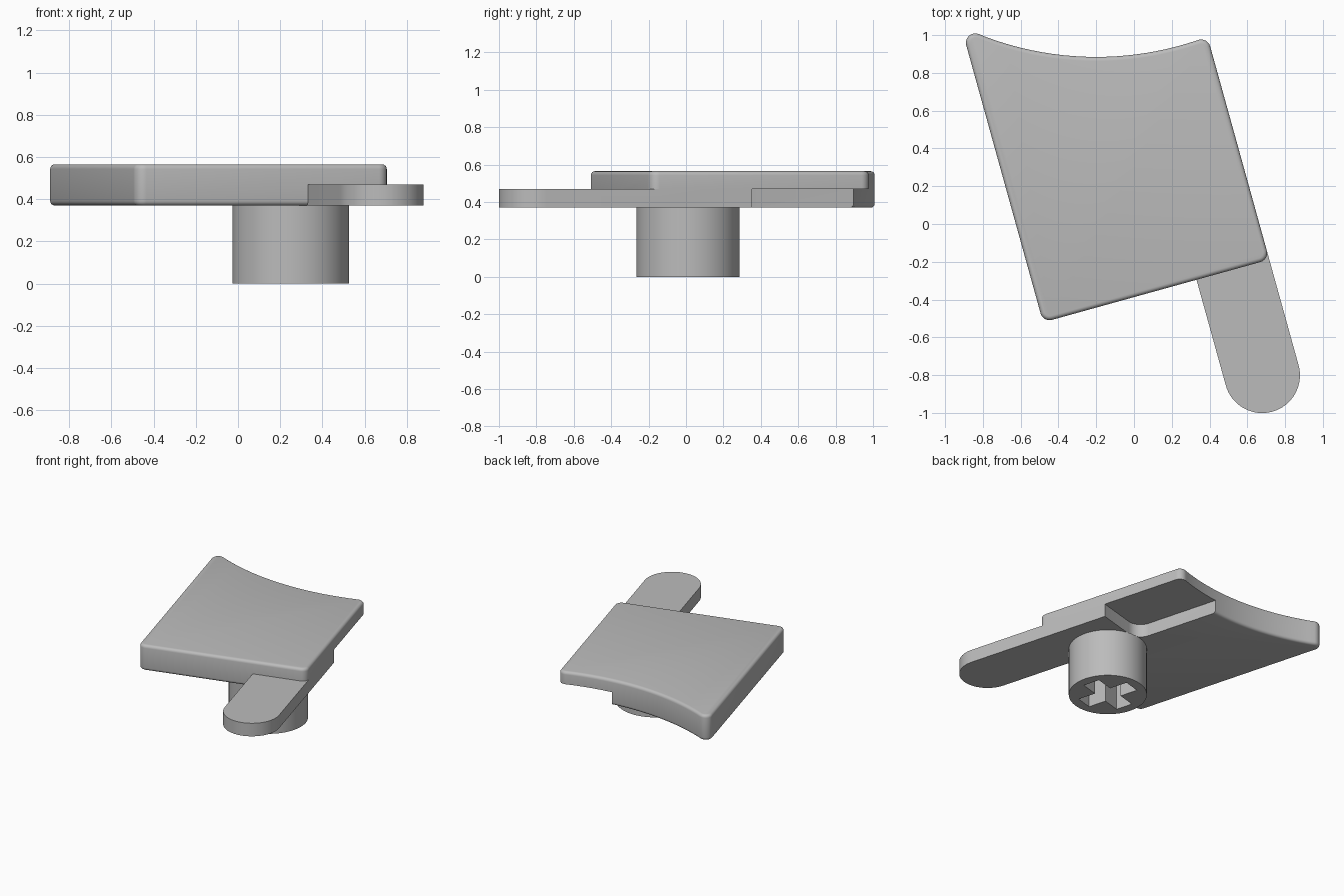
import bpy
import bmesh
from math import cos, sin, pi, radians, sqrt, tan
from mathutils import Vector

cube = bpy.data.objects.get("Cube")
if cube:
    bpy.data.objects.remove(cube, do_unlink=True)

TURN = radians(15.5)
BASE, MID, TOP = 0.37, 0.47, 0.565

grey = bpy.data.materials.new("plain_grey")
grey.use_nodes = True
colour = (0.5, 0.5, 0.5, 1)
grey.diffuse_color = colour
grey.node_tree.nodes["Principled BSDF"].inputs["Base Color"].default_value = colour


def rounded(corners, steps=8):
    """Outline from (u, v, radius) corners, listed counter-clockwise."""
    points = []
    for i, (u, v, r) in enumerate(corners):
        p = Vector((u, v))
        if r == 0:
            points.append(p)
            continue
        a = (Vector(corners[i - 1][:2]) - p).normalized()
        b = (Vector(corners[(i + 1) % len(corners)][:2]) - p).normalized()
        half = a.angle(b) / 2
        start = p + a * (r / tan(half))
        centre = p + (a + b).normalized() * (r / sin(half))
        arm = start - centre
        sweep = pi - 2 * half
        for k in range(steps + 1):
            t = sweep * k / steps
            points.append(centre + Vector((arm.x * cos(t) - arm.y * sin(t),
                                           arm.x * sin(t) + arm.y * cos(t))))
    return points


def prism(name, outline, z0, z1, bevel=0.0):
    """Extrude an outline upward, optionally softening both rims."""
    bm = bmesh.new()
    face = bm.faces.new([bm.verts.new((p[0], p[1], z0)) for p in outline])
    top = bmesh.ops.extrude_face_region(bm, geom=[face])["geom"]
    bmesh.ops.translate(bm, vec=(0, 0, z1 - z0),
                        verts=[g for g in top if isinstance(g, bmesh.types.BMVert)])
    bmesh.ops.recalc_face_normals(bm, faces=bm.faces)
    if bevel:
        rims = [e for e in bm.edges if abs(e.verts[0].co.z - e.verts[1].co.z) < 1e-5]
        bmesh.ops.bevel(bm, geom=rims, offset=bevel, segments=4, profile=0.5,
                        affect='EDGES')
    mesh = bpy.data.meshes.new(name)
    bm.to_mesh(mesh)
    bm.free()
    mesh.materials.append(grey)
    obj = bpy.data.objects.new(name, mesh)
    obj.rotation_euler.z = TURN
    bpy.context.collection.objects.link(obj)
    return obj


def combine(target, tool, operation):
    """Apply a boolean and drop the tool."""
    mod = target.modifiers.new("combine", 'BOOLEAN')
    mod.operation, mod.object, mod.solver = operation, tool, 'EXACT'
    bpy.context.view_layer.objects.active = target
    bpy.ops.object.modifier_apply(modifier=mod.name)
    bpy.data.objects.remove(tool, do_unlink=True)


# Slab with a hollow curved back edge
LEFT, RIGHT, FRONT = -0.603, 0.64, -0.373


def back(u):
    return 2.515 - sqrt(1.67 ** 2 - (u - 0.49) ** 2)


curve = [0.57 - 1.06 * k / 20 for k in range(21)]
corners = [(LEFT, FRONT, 0.05), (RIGHT, FRONT, 0.05), (RIGHT, back(RIGHT), 0.05)]
corners += [(u, back(u), 0) for u in curve]
corners += [(LEFT, back(LEFT), 0.05)]
slab = prism("slab", rounded(corners), BASE, TOP, bevel=0.022)

# Round-ended tongue along the left side, flush with the underside
INNER = RIGHT - 0.4
tongue = prism("tongue", rounded([(INNER, -1.153, 0.1999), (RIGHT, -1.153, 0.1999),
                                  (RIGHT, 0.35, 0), (INNER, 0.35, 0)], 16), BASE, MID)
combine(slab, tongue, 'UNION')

# Matching notch under the back left corner
notch = prism("notch_cutter", rounded([(INNER, 0.19, 0.1), (1, 0.19, 0),
                                       (1, 1.5, 0), (INNER, 1.5, 0)]), 0.2, MID)
combine(slab, notch, 'DIFFERENCE')

# Round stem with a cross-shaped socket
CU, CV = 0.244, -0.057
circle = [(CU + 0.276 * cos(2 * pi * k / 64), CV + 0.276 * sin(2 * pi * k / 64))
          for k in range(64)]
stem = prism("stem", circle, 0, BASE)
LONG, THIN = 0.205, 0.065
cross = []
for k in range(4):
    for x, y in ((THIN, THIN), (THIN, LONG), (-THIN, LONG)):
        c, s = round(cos(k * pi / 2)), round(sin(k * pi / 2))
        cross.append((CU + x * c - y * s, CV + x * s + y * c))
socket = prism("socket_cutter", cross, -0.1, BASE - 0.01)
combine(stem, socket, 'DIFFERENCE')

# Smooth curved walls, sharp edges kept
for obj in (slab, stem):
    bpy.ops.object.select_all(action='DESELECT')
    obj.select_set(True)
    bpy.context.view_layer.objects.active = obj
    bpy.ops.object.shade_smooth_by_angle(angle=radians(30))
